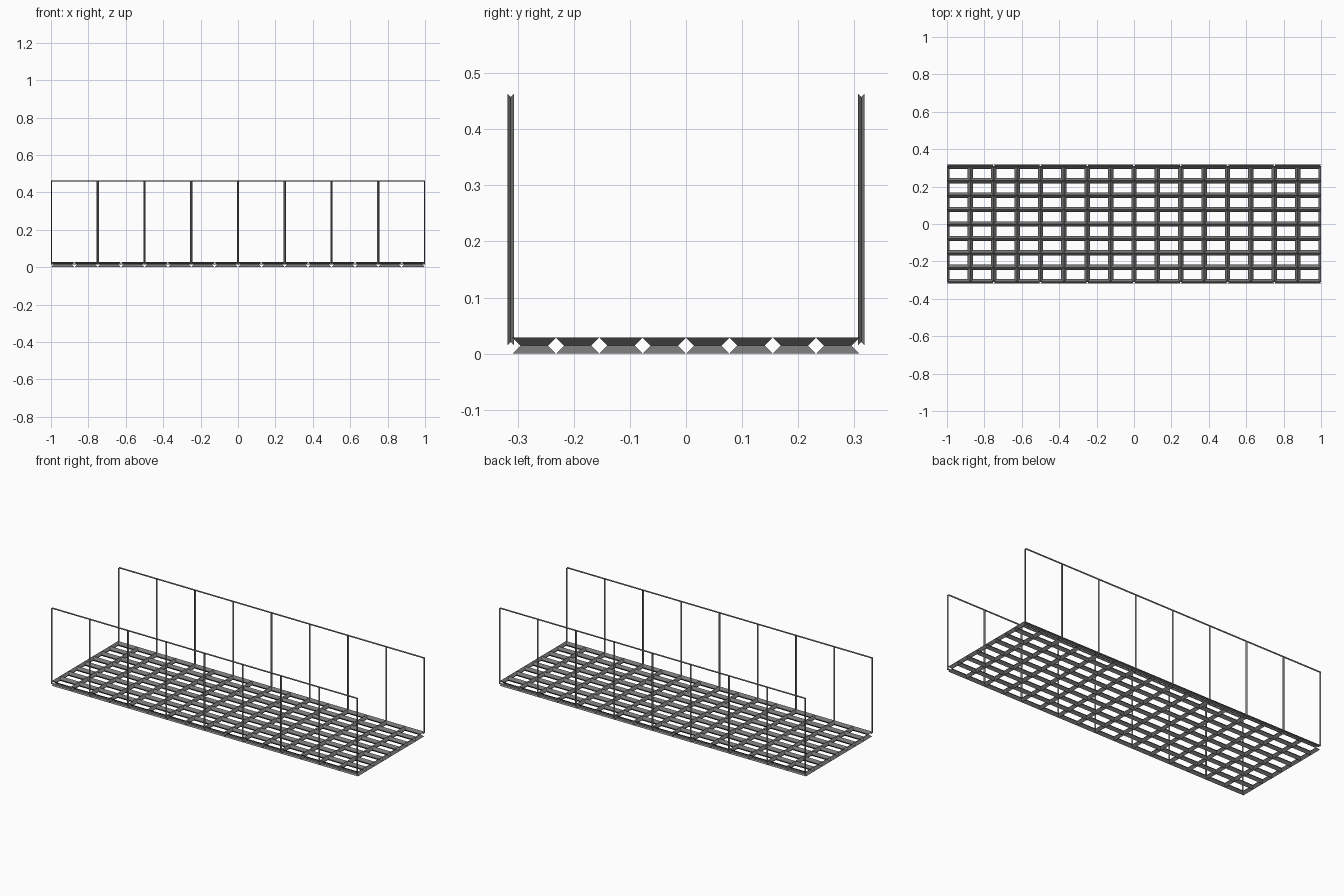
import bpy
from mathutils import Vector

if "Cube" in bpy.data.objects:
    bpy.data.objects.remove(bpy.data.objects["Cube"])

dark_metal = bpy.data.materials.new("dark_metal")
dark_metal.diffuse_color = (0.19, 0.19, 0.19, 1)
dark_metal.use_nodes = True
dark_metal.node_tree.nodes["Principled BSDF"].inputs["Base Color"].default_value = dark_metal.diffuse_color


def lattice(name, origin, u, v, nu, nv, thickness):
    """Flat grid of quads turned into open-ended diamond-section bars."""
    origin, u, v = Vector(origin), Vector(u), Vector(v)
    verts = [origin + u * (i / nu) + v * (j / nv)
             for j in range(nv + 1) for i in range(nu + 1)]
    w = nu + 1
    faces = [(j * w + i, j * w + i + 1, (j + 1) * w + i + 1, (j + 1) * w + i)
             for j in range(nv) for i in range(nu)]
    mesh = bpy.data.meshes.new(name)
    mesh.from_pydata(verts, [], faces)
    mesh.materials.append(dark_metal)
    obj = bpy.data.objects.new(name, mesh)
    bpy.context.collection.objects.link(obj)
    mod = obj.modifiers.new("bars", 'WIREFRAME')
    mod.thickness = thickness
    mod.offset = 0
    mod.use_boundary = False
    mod.use_replace = True
    mod.use_even_offset = True
    mod.use_relative_offset = False
    return obj


DECK_T = 0.0284
# walkway floor grating
lattice("floor_grating", (-1, -0.309, DECK_T / 2), (2, 0, 0), (0, 0.618, 0), 16, 8, DECK_T)

# side railings: posts with top and bottom rails
for side, name in ((-1, "front_railing"), (1, "back_railing")):
    lattice(name, (side, side * 0.3125, 0.0148), (-side * 2, 0, 0), (0, 0, 0.448), 8, 1, 0.0114)
